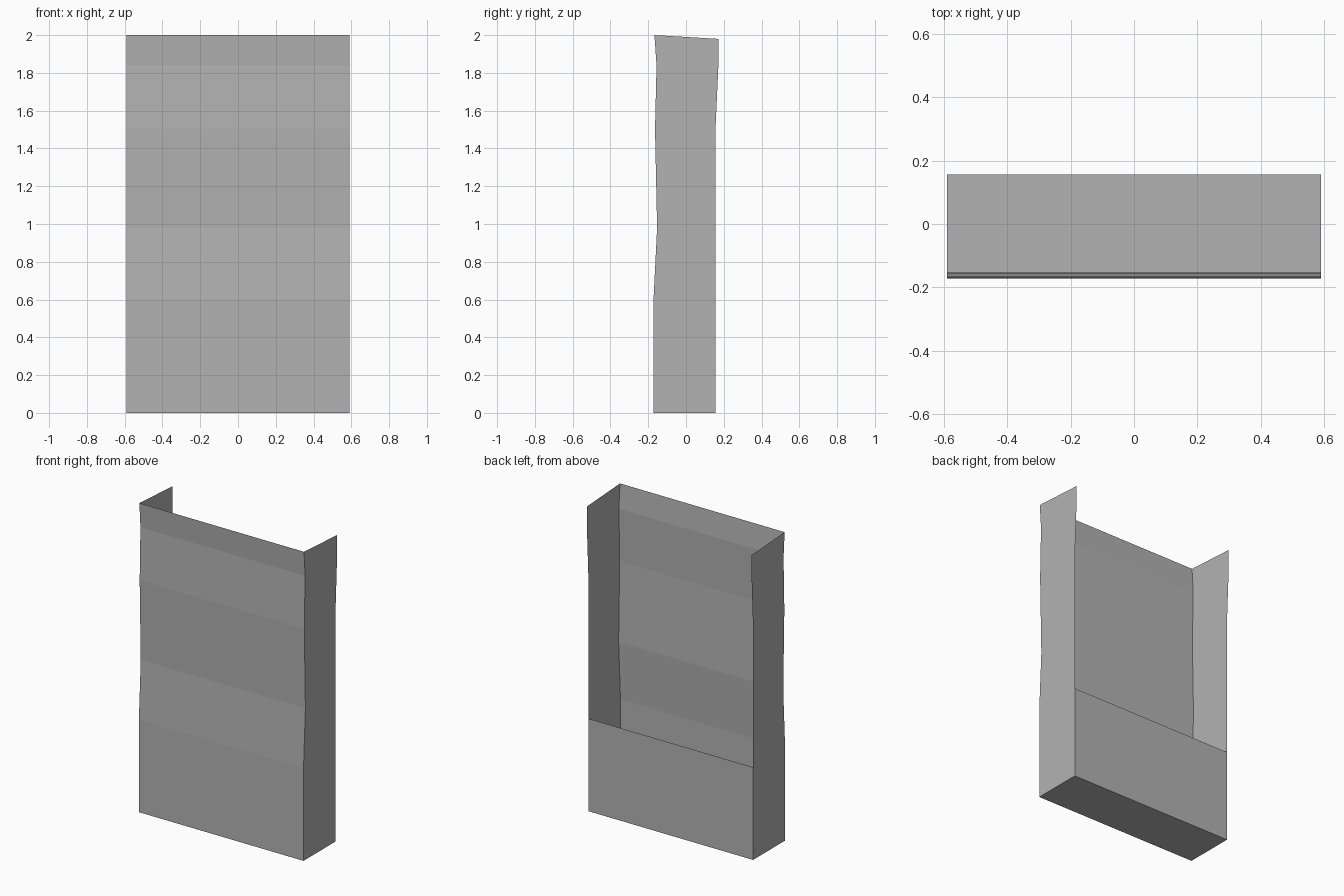
import bpy
import bmesh

if "Cube" in bpy.data.objects:
    bpy.data.objects.remove(bpy.data.objects["Cube"])

HALF_W = 0.59
# front profile and matching back profile of the side walls, as (y, z)
FRONT = [(-0.172, 0), (-0.172, 0.6), (-0.153, 0.98), (-0.164, 1.5), (-0.156, 1.84), (-0.167, 2.0)]
BACK = [(0.156, 0), (0.156, 0.6), (0.156, 0.98), (0.156, 1.5), (0.171, 1.83), (0.171, 1.98)]

# darker grey for every sheet
grey = bpy.data.materials.new("dark_grey")
grey.diffuse_color = (0.45, 0.45, 0.45, 1)
grey.use_nodes = True
grey.node_tree.nodes["Principled BSDF"].inputs["Base Color"].default_value = grey.diffuse_color


def strip(name, rail_a, rail_b):
    """Flat-shaded sheet of quads between two rails of points."""
    bm = bmesh.new()
    a = [bm.verts.new(p) for p in rail_a]
    b = [bm.verts.new(p) for p in rail_b]
    for i in range(len(a) - 1):
        bm.faces.new((a[i], b[i], b[i + 1], a[i + 1]))
    mesh = bpy.data.meshes.new(name)
    bm.to_mesh(mesh)
    bm.free()
    mesh.materials.append(grey)
    obj = bpy.data.objects.new(name, mesh)
    bpy.context.collection.objects.link(obj)
    return obj


def rail(x, profile):
    return [(x, y, z) for y, z in profile]


# gently rippled front sheet
strip("front_panel", rail(-HALF_W, FRONT), rail(HALF_W, FRONT))

# side walls
strip("right_side", rail(HALF_W, FRONT), rail(HALF_W, BACK))
strip("left_side", rail(-HALF_W, BACK), rail(-HALF_W, FRONT))

# low back panel, open above
strip("back_panel", rail(HALF_W, BACK[:2]), rail(-HALF_W, BACK[:2]))

# floor
floor = [BACK[0], FRONT[0]]
strip("bottom_panel", rail(-HALF_W, floor), rail(HALF_W, floor))
